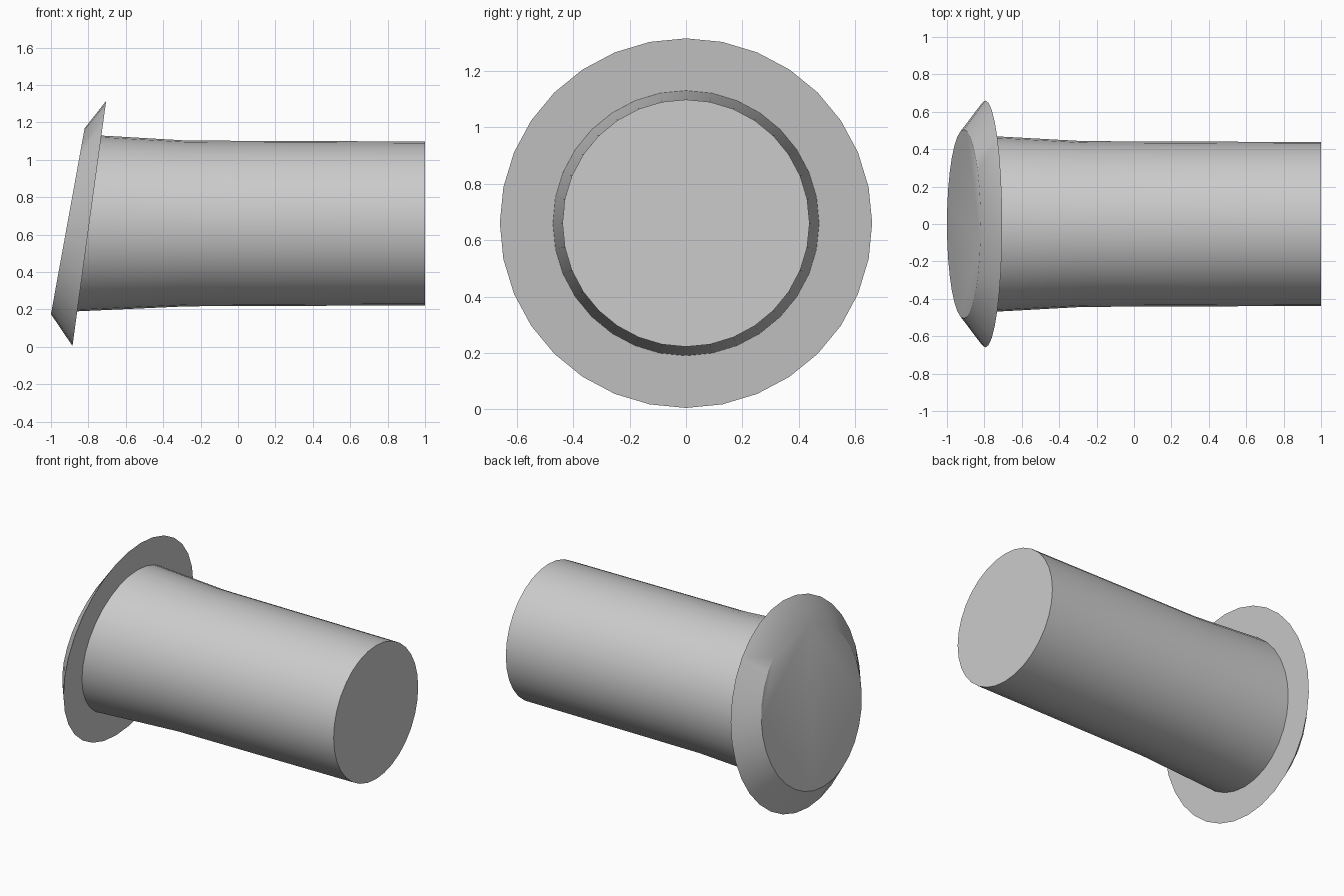
import bpy
import bmesh
from math import sin, cos, tau, radians

SIDES = 32

cube = bpy.data.objects.get("Cube")
if cube:
    bpy.data.objects.remove(cube, do_unlink=True)

grey = bpy.data.materials.new("plain_grey")
grey.use_nodes = True
colour = (0.6, 0.6, 0.6, 1)
grey.diffuse_color = colour
grey.node_tree.nodes["Principled BSDF"].inputs["Base Color"].default_value = colour


def loft(name, rings):
    """Closed solid through rings of (x, z, y radius, z radius, x lean)."""
    bm = bmesh.new()
    loops = []
    for x, z, ry, rz, lean in rings:
        angles = [tau * i / SIDES for i in range(SIDES)]
        loops.append([bm.verts.new((x + lean * cos(a), ry * sin(a), z + rz * cos(a)))
                      for a in angles])
    for a, b in zip(loops, loops[1:]):
        for i in range(SIDES):
            j = (i + 1) % SIDES
            bm.faces.new((a[i], a[j], b[j], b[i]))
    bm.faces.new(loops[0])
    bm.faces.new(loops[-1])
    bmesh.ops.recalc_face_normals(bm, faces=bm.faces)
    mesh = bpy.data.meshes.new(name)
    bm.to_mesh(mesh)
    bm.free()
    mesh.materials.append(grey)
    obj = bpy.data.objects.new(name, mesh)
    bpy.context.collection.objects.link(obj)
    bpy.ops.object.select_all(action="DESELECT")
    obj.select_set(True)
    bpy.context.view_layer.objects.active = obj
    bpy.ops.object.shade_smooth_by_angle(angle=radians(30))


# Leaning bevelled head with a flat face
loft("head_flange", [(-0.91, 0.672, 0.505, 0.497, 0.09),
                     (-0.795, 0.66, 0.66, 0.655, 0.09)])

# Shaft flaring gently into the head
loft("shaft", [(-0.797, 0.66, 0.472, 0.47, 0.0645),
               (-0.27, 0.66, 0.443, 0.443, 0),
               (1.0, 0.66, 0.438, 0.438, 0)])
